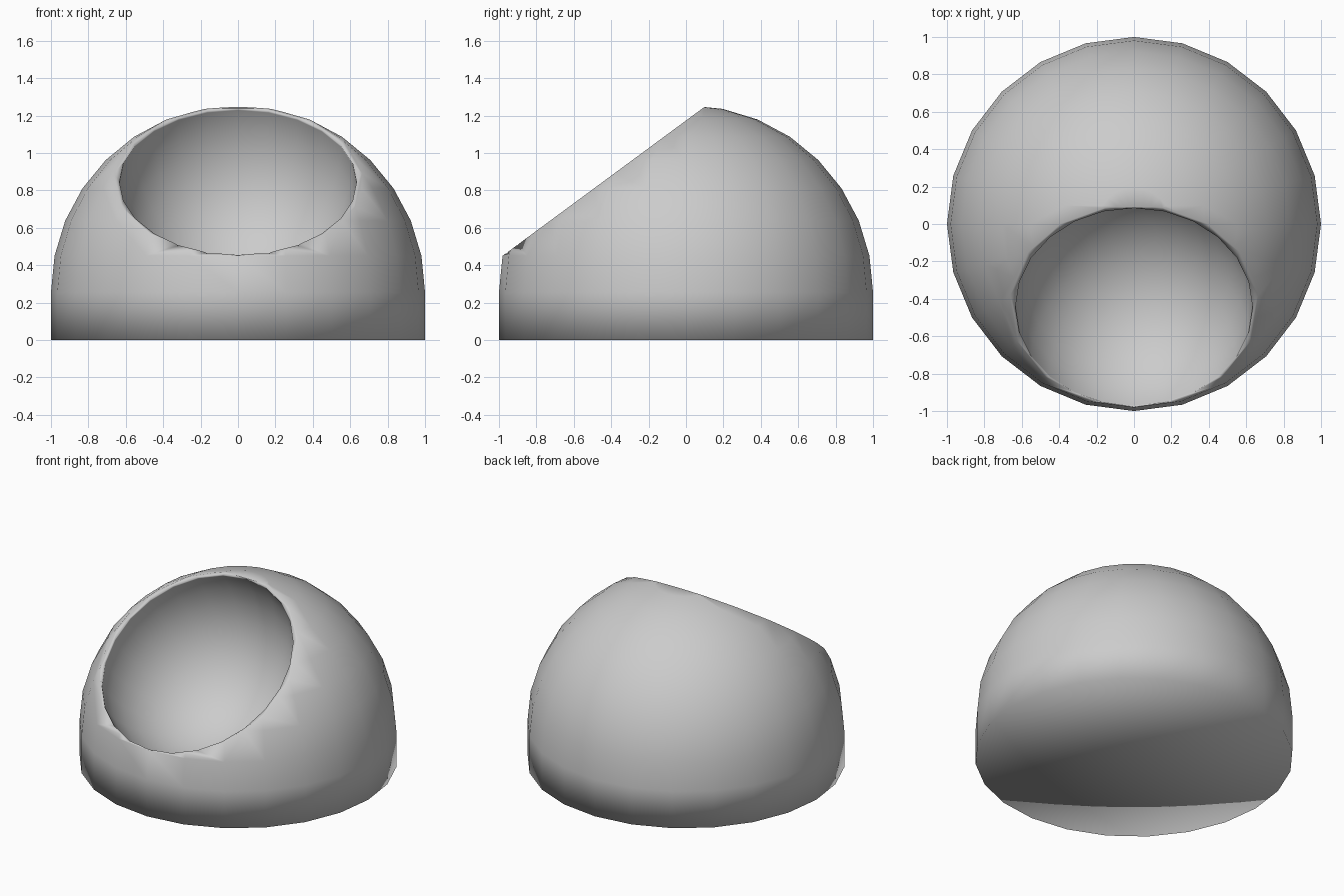
import bpy, bmesh, math
from mathutils import Matrix, Vector

if "Cube" in bpy.data.objects:
    bpy.data.objects.remove(bpy.data.objects["Cube"])

BASE_H = 0.255          # height of the straight wall under the dome
TILT = math.radians(36.4)
AXIS = Vector((0, -math.sin(TILT), math.cos(TILT)))   # direction the opening faces
RIM = Vector((0, -0.445, 0.845))                      # centre of the opening


def make_object(name, bm):
    bmesh.ops.recalc_face_normals(bm, faces=bm.faces)
    for f in bm.faces:
        f.smooth = True
    mesh = bpy.data.meshes.new(name)
    bm.to_mesh(mesh)
    bm.free()
    ob = bpy.data.objects.new(name, mesh)
    bpy.context.collection.objects.link(ob)
    return ob


# domed body: upper half of a sphere on a short straight wall
bm = bmesh.new()
bmesh.ops.create_uvsphere(bm, u_segments=24, v_segments=16, radius=1)
bmesh.ops.delete(bm, geom=[v for v in bm.verts if v.co.z < -0.01], context='VERTS')
bmesh.ops.translate(bm, verts=bm.verts, vec=(0, 0, BASE_H))
border = [e for e in bm.edges if e.is_boundary]
new = bmesh.ops.extrude_edge_only(bm, edges=border)['geom']
for v in new:
    if isinstance(v, bmesh.types.BMVert):
        v.co.z = 0

# flat underside as a fan around its centre
border = [e for e in bm.edges if e.is_boundary]
floor = bmesh.ops.contextual_create(bm, geom=border)['faces']
bmesh.ops.poke(bm, faces=floor)

# slanted cut that leaves the flat rim
bmesh.ops.bisect_plane(bm, geom=bm.verts[:] + bm.edges[:] + bm.faces[:], dist=0.001,
                       plane_co=RIM, plane_no=AXIS, clear_outer=True)
border = [e for e in bm.edges if e.is_boundary]
bmesh.ops.contextual_create(bm, geom=border)
body = make_object("domed_body", bm)

# rounded hollow, scooped out along the slanted axis
bm = bmesh.new()
bmesh.ops.create_uvsphere(bm, u_segments=24, v_segments=16, radius=1)
bmesh.ops.transform(bm, verts=bm.verts,
                    matrix=Matrix.Translation(RIM - AXIS * 0.01)
                    @ Matrix.Rotation(TILT, 4, 'X')
                    @ Matrix.Diagonal((0.635, 0.66, 0.66, 1)))
cutter = make_object("hollow_cutter", bm)
cutter.hide_render = True
cutter.hide_set(True)

mod = body.modifiers.new("hollow", 'BOOLEAN')
mod.operation = 'DIFFERENCE'
mod.solver = 'EXACT'
mod.object = cutter
